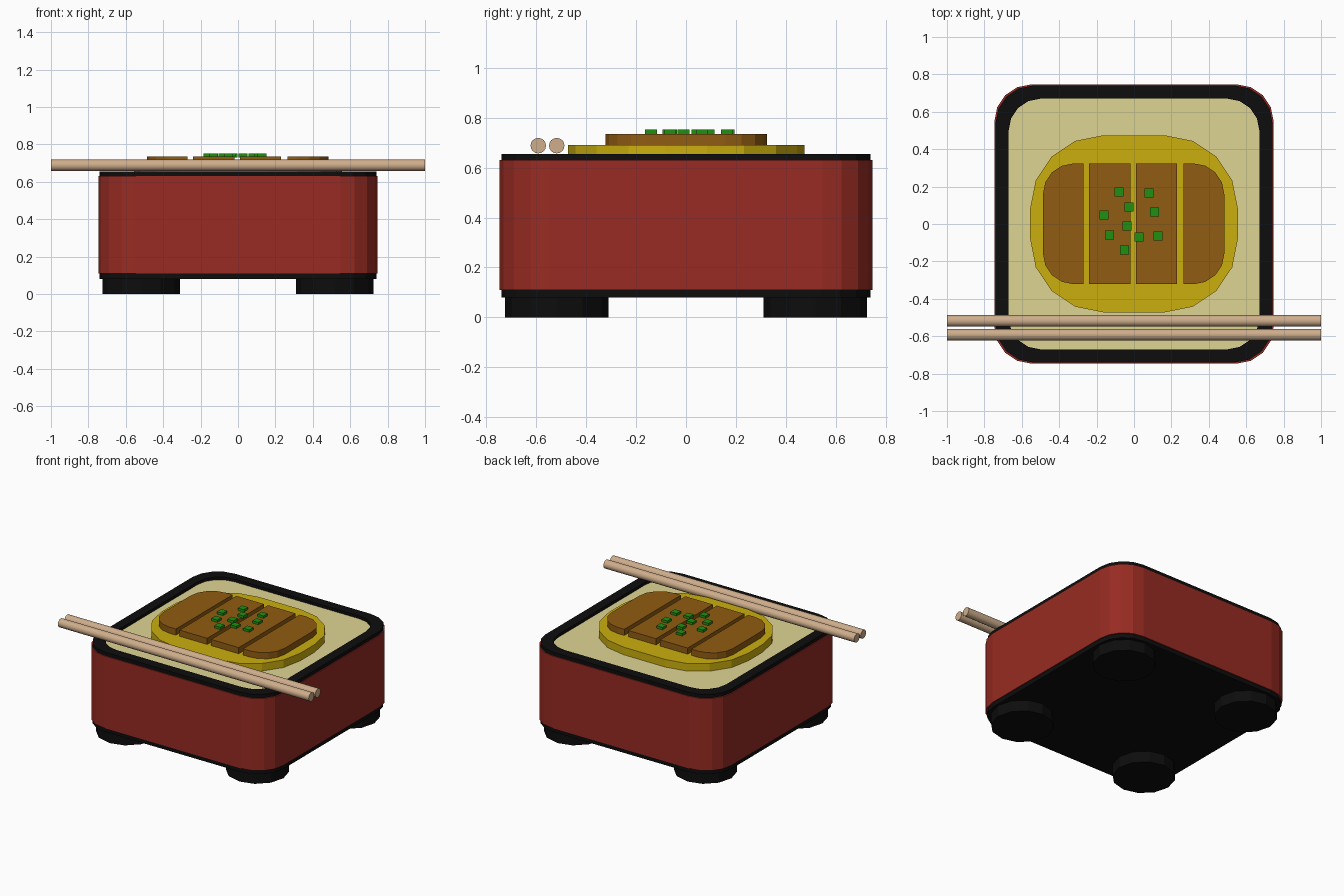
import bpy, bmesh
from math import sin, cos, pi

if "Cube" in bpy.data.objects:
    bpy.data.objects.remove(bpy.data.objects["Cube"])


def material(name, rgb):
    m = bpy.data.materials.new(name)
    m.diffuse_color = (*rgb, 1)
    m.use_nodes = True
    m.node_tree.nodes["Principled BSDF"].inputs["Base Color"].default_value = m.diffuse_color
    return m


RED = material("red_lacquer", (0.31, 0.024, 0.016))
BLACK = material("black_lacquer", (0.004, 0.004, 0.004))
RICE = material("rice", (0.74, 0.66, 0.29))
EGG = material("egg", (0.60, 0.43, 0.004))
CUTLET = material("fried_cutlet", (0.28, 0.107, 0.006))
GREEN = material("spring_onion", (0.015, 0.28, 0.006))
WOOD = material("wood", (0.62, 0.42, 0.26))


def rounded(x0, x1, y0, y1, radii, seg=4):
    """Counter-clockwise outline; radii start at the lower left corner."""
    pts = []
    corners = [(x0, y0, 1, 1), (x1, y0, -1, 1), (x1, y1, -1, -1), (x0, y1, 1, -1)]
    for i, ((x, y, sx, sy), r) in enumerate(zip(corners, radii)):
        if r == 0:
            pts.append((x, y))
            continue
        for k in range(seg + 1):
            a = pi + i * pi / 2 + k * pi / 2 / seg
            pts.append((x + sx * r + r * cos(a), y + sy * r + r * sin(a)))
    return pts


def square(h, r):
    return rounded(-h, h, -h, h, [r] * 4)


def finish(name, bm, mat):
    bmesh.ops.recalc_face_normals(bm, faces=bm.faces)
    me = bpy.data.meshes.new(name)
    bm.to_mesh(me)
    bm.free()
    me.materials.append(mat)
    ob = bpy.data.objects.new(name, me)
    bpy.context.collection.objects.link(ob)
    return ob


def slab(name, outline, z0, z1, mat, hole=None):
    """Extruded outline, optionally an open ring with an inner outline."""
    bm = bmesh.new()
    loops = [[bm.verts.new((x, y, z)) for x, y in o]
             for o in ([outline, hole] if hole else [outline]) for z in (z0, z1)]
    n = len(outline)

    def bridge(a, b):
        for i in range(n):
            j = (i + 1) % n
            bm.faces.new((a[i], a[j], b[j], b[i]))

    bridge(loops[0], loops[1])
    if hole:
        bridge(loops[2], loops[3])
        bridge(loops[0], loops[2])
        bridge(loops[1], loops[3])
    else:
        bm.faces.new(loops[0])
        bm.faces.new(loops[1])
    return finish(name, bm, mat)


# lacquer box
slab("box_base", square(0.74, 0.2), 0.08, 0.11, BLACK)
slab("box_body", square(0.747, 0.2), 0.11, 0.63, RED)
slab("box_rim", square(0.74, 0.2), 0.63, 0.655, BLACK, square(0.67, 0.17))

# round feet
for sx in (-1, 1):
    for sy in (-1, 1):
        ring = [(sx * 0.518 + 0.207 * cos(k * pi / 6), sy * 0.518 + 0.207 * sin(k * pi / 6))
                for k in range(12)]
        slab("foot", ring, 0, 0.08, BLACK)

# rice and egg
slab("rice", square(0.671, 0.17), 0.60, 0.635, RICE)
slab("egg_layer", rounded(-0.555, 0.555, -0.472, 0.474, [0.39] * 4), 0.63, 0.69, EGG)

# cutlet slices, rounded at the two ends
R = 0.165
for x0, x1, radii in [(-0.487, -0.27, (R, 0, 0, R)), (-0.24, -0.02, (0,) * 4),
                      (0.012, 0.231, (0,) * 4), (0.265, 0.483, (0, R, R, 0))]:
    slab("cutlet_slice", rounded(x0, x1, -0.322, 0.324, radii), 0.685, 0.735, CUTLET)

# chopped spring onion
for x, y in [(-0.08, 0.17), (0.08, 0.165), (-0.027, 0.09), (-0.16, 0.047), (0.11, 0.064),
             (-0.037, -0.01), (-0.13, -0.06), (0.028, -0.07), (0.128, -0.065), (-0.05, -0.14)]:
    slab("onion_piece", rounded(x - 0.024, x + 0.024, y - 0.024, y + 0.024, (0,) * 4),
         0.73, 0.752, GREEN)

# chopsticks resting on the rim
for y in (-0.518, -0.592):
    bpy.ops.mesh.primitive_cylinder_add(vertices=16, radius=0.031, depth=2,
                                        location=(0, y, 0.688), rotation=(0, pi / 2, 0))
    stick = bpy.context.object
    stick.name = "chopstick"
    stick.data.materials.append(WOOD)
    bpy.ops.object.shade_smooth_by_angle()
